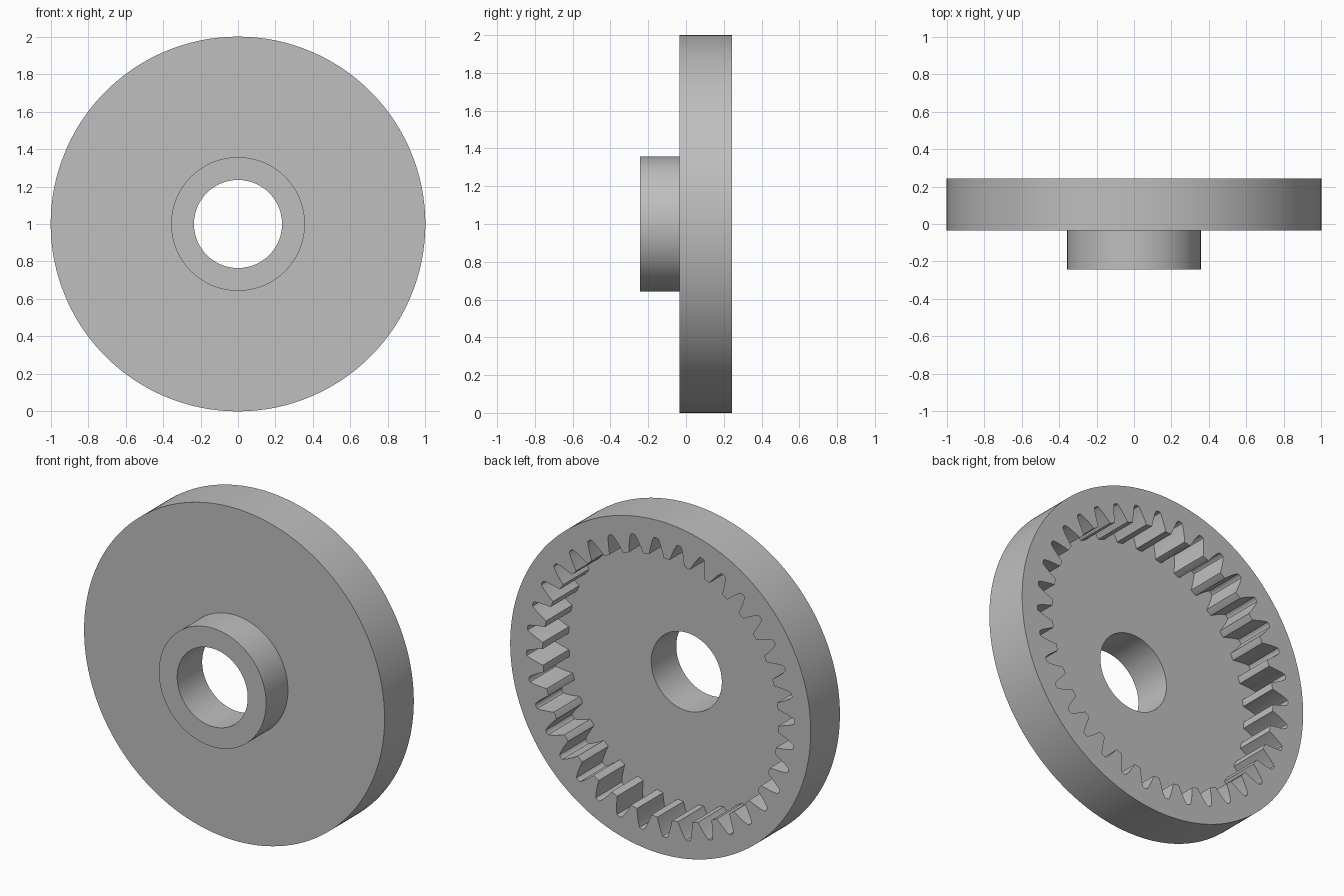
import bpy, bmesh, math

cube = bpy.data.objects.get("Cube")
if cube:
    bpy.data.objects.remove(cube)

TEETH = 36
PITCH = 2 * math.pi / TEETH
R_OUT, R_HUB, R_HOLE = 1.0, 0.357, 0.235
Y_HUB, Y_PLATE, Y_FLOOR, Y_BACK = -0.243, -0.035, -0.005, 0.243
GAP_ANGLE = math.radians(88)      # centre of one tooth gap

grey = bpy.data.materials.new("steel grey")
grey.use_nodes = True
colour = (0.52, 0.52, 0.52, 1)
grey.diffuse_color = colour
grey.node_tree.nodes["Principled BSDF"].inputs["Base Color"].default_value = colour

# Half of one tooth gap: (degrees from the gap centre, radius)
half = [(0.45, 0.893), (0.95, 0.890), (1.35, 0.878), (1.85, 0.860),
        (2.5, 0.832), (3.1, 0.806), (3.5, 0.786), (4.2, 0.785)]
gap = [(-a, r) for a, r in reversed(half)] + half
gear = [(GAP_ANGLE + i * PITCH + math.radians(a), r)
        for i in range(TEETH) for a, r in gap]
angles = [a for a, r in gear]
tooth_radii = [r for a, r in gear]


def ring_solid(name, rings):
    """Join a closed series of (radius or radii, y) rings about the y axis."""
    bm = bmesh.new()
    n = len(angles)
    loops = []
    for radius, y in rings:
        radii = radius if isinstance(radius, list) else [radius] * n
        loops.append([bm.verts.new((r * math.cos(a), y, 1 + r * math.sin(a)))
                      for a, r in zip(angles, radii)])
    for k, low in enumerate(loops):
        high = loops[(k + 1) % len(loops)]
        for i in range(n):
            j = (i + 1) % n
            bm.faces.new((low[i], low[j], high[j], high[i]))
    bmesh.ops.recalc_face_normals(bm, faces=bm.faces)
    mesh = bpy.data.meshes.new(name)
    bm.to_mesh(mesh)
    bm.free()
    mesh.materials.append(grey)
    obj = bpy.data.objects.new(name, mesh)
    bpy.context.collection.objects.link(obj)
    bpy.ops.object.select_all(action='DESELECT')
    obj.select_set(True)
    bpy.context.view_layer.objects.active = obj
    bpy.ops.object.shade_smooth_by_angle(angle=math.radians(25))
    return obj


# Toothed rim with its thin front plate
ring_solid("internal_gear", [
    (R_HOLE, Y_PLATE), (R_OUT, Y_PLATE), (R_OUT, Y_BACK),
    (tooth_radii, Y_BACK), (tooth_radii, Y_FLOOR), (R_HOLE, Y_FLOOR)])

# Bored hub on the front
ring_solid("hub", [
    (R_HOLE, Y_HUB), (R_HUB, Y_HUB), (R_HUB, Y_PLATE), (R_HOLE, Y_PLATE)])
